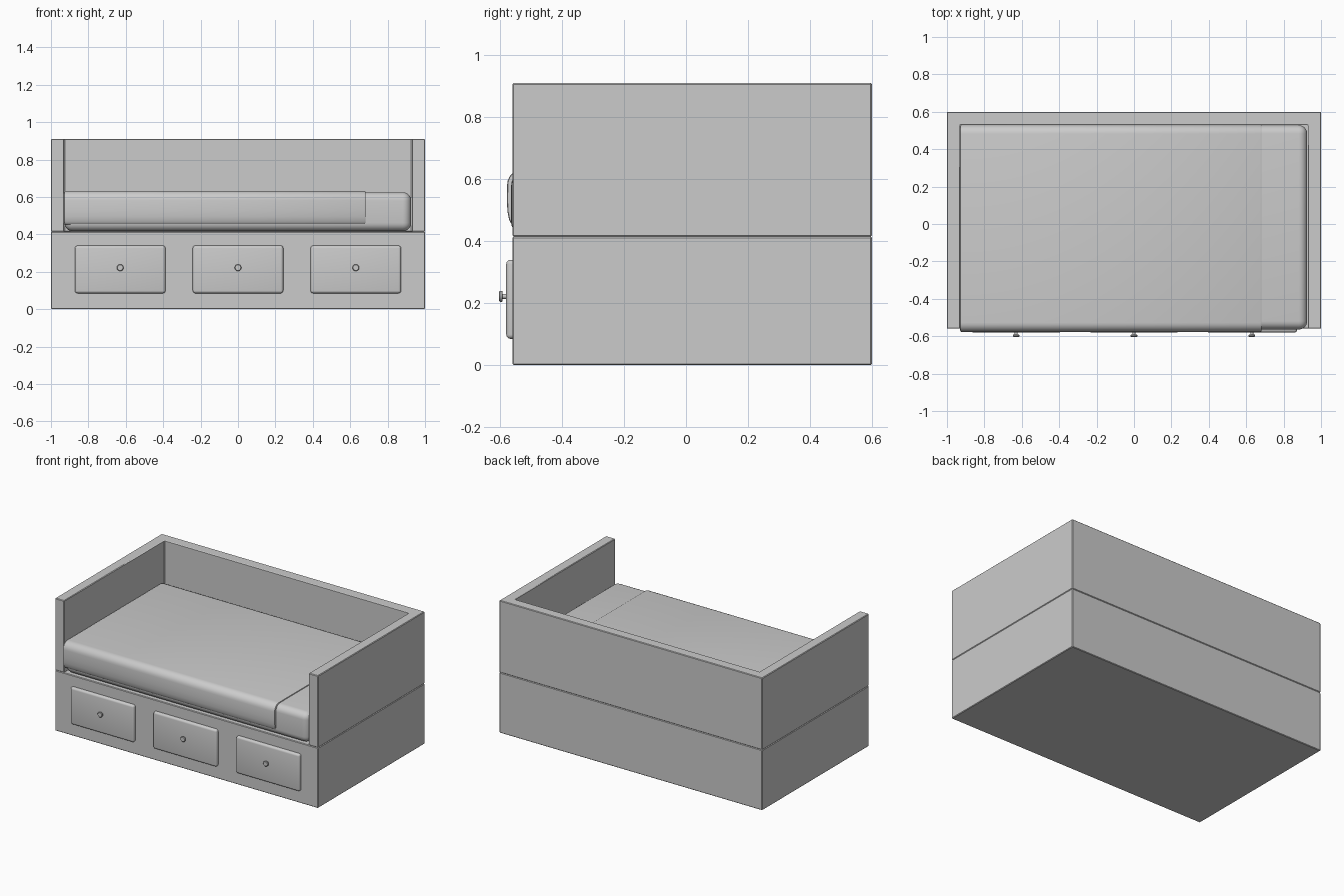
import bpy, bmesh, math
from mathutils import Vector

if "Cube" in bpy.data.objects:
    bpy.data.objects.remove(bpy.data.objects["Cube"])


def finish(name, bm, bevel=0.0, segs=3):
    bmesh.ops.recalc_face_normals(bm, faces=bm.faces)
    me = bpy.data.meshes.new(name)
    bm.to_mesh(me)
    bm.free()
    ob = bpy.data.objects.new(name, me)
    bpy.context.collection.objects.link(ob)
    bpy.ops.object.select_all(action='DESELECT')
    ob.select_set(True)
    bpy.context.view_layer.objects.active = ob
    if bevel:
        m = ob.modifiers.new("bevel", 'BEVEL')
        m.width, m.segments = bevel, segs
        m.limit_method, m.angle_limit = 'ANGLE', math.radians(50)
        bpy.ops.object.modifier_apply(modifier=m.name)
    bpy.ops.object.shade_smooth_by_angle(angle=math.radians(35))
    return ob


def prism(name, pts, offset, bevel=0.0, segs=3):
    """Extrude a closed 3D outline along an offset vector."""
    bm = bmesh.new()
    face = bm.faces.new([bm.verts.new(p) for p in pts])
    res = bmesh.ops.extrude_face_region(bm, geom=[face])
    verts = [g for g in res["geom"] if isinstance(g, bmesh.types.BMVert)]
    bmesh.ops.translate(bm, verts=verts, vec=Vector(offset))
    # extrusion keeps the start cap only if it is missing
    if face.is_valid is False or len([f for f in bm.faces]) < len(pts) + 2:
        bmesh.ops.holes_fill(bm, edges=bm.edges, sides=0)
    return finish(name, bm, bevel, segs)


def box(name, lo, hi, bevel=0.0, segs=3):
    (x0, y0, z0), (x1, y1, z1) = lo, hi
    pts = [(x0, y0, z0), (x1, y0, z0), (x1, y1, z0), (x0, y1, z0)]
    return prism(name, pts, (0, 0, z1 - z0), bevel, segs)


def arc(cy, cz, r, a0, a1, n=6):
    return [(cy + r * math.cos(math.radians(a0 + (a1 - a0) * i / n)),
             cz + r * math.sin(math.radians(a0 + (a1 - a0) * i / n))) for i in range(n + 1)]


# base cabinet and the U-shaped surround above it
F, B = -0.56, 0.60
box("base", (-1, F, 0), (1, B, 0.415), 0.004, 1)
u = [(-1, F), (-0.93, F), (-0.93, 0.53), (0.93, 0.53), (0.93, F), (1, F), (1, B), (-1, B)]
prism("surround", [(x, y, 0.415) for x, y in u], (0, 0, 0.495), 0.004, 1)

# mattress with rounded edges
box("mattress", (-0.928, -0.564, 0.417), (0.926, 0.528, 0.625), 0.045, 6)

# blanket draped over the mattress, hanging in front with a slight bulge
prof = [(0.53, 0.455)] + arc(0.482, 0.584, 0.048, 0, 90)
prof += arc(-0.527, 0.582, 0.05, 90, 180)
prof += [(-0.578, 0.53), (-0.576, 0.495), (-0.571, 0.47), (-0.562, 0.452)]
prism("blanket", [(-0.929, y, z) for y, z in prof], (1.612, 0, 0), 0.008, 2)

# drawer fronts with turned knobs
for i, x in enumerate((-0.63, 0.0, 0.63)):
    box(f"drawer_{i + 1}", (x - 0.242, -0.58, 0.085), (x + 0.242, -0.53, 0.34), 0.014, 4)
    bm = bmesh.new()
    prev = None
    for r, y in ((0.008, -0.575), (0.008, -0.592), (0.016, -0.592), (0.018, -0.594),
                 (0.018, -0.600), (0.015, -0.603)):
        ring = [bm.verts.new((x + r * math.cos(k * math.pi / 12), y,
                              0.222 + r * math.sin(k * math.pi / 12))) for k in range(24)]
        if prev:
            for k in range(24):
                j = (k + 1) % 24
                bm.faces.new((prev[k], prev[j], ring[j], ring[k]))
        else:
            bm.faces.new(ring)
        prev = ring
    bm.faces.new(prev)
    finish(f"knob_{i + 1}", bm)
